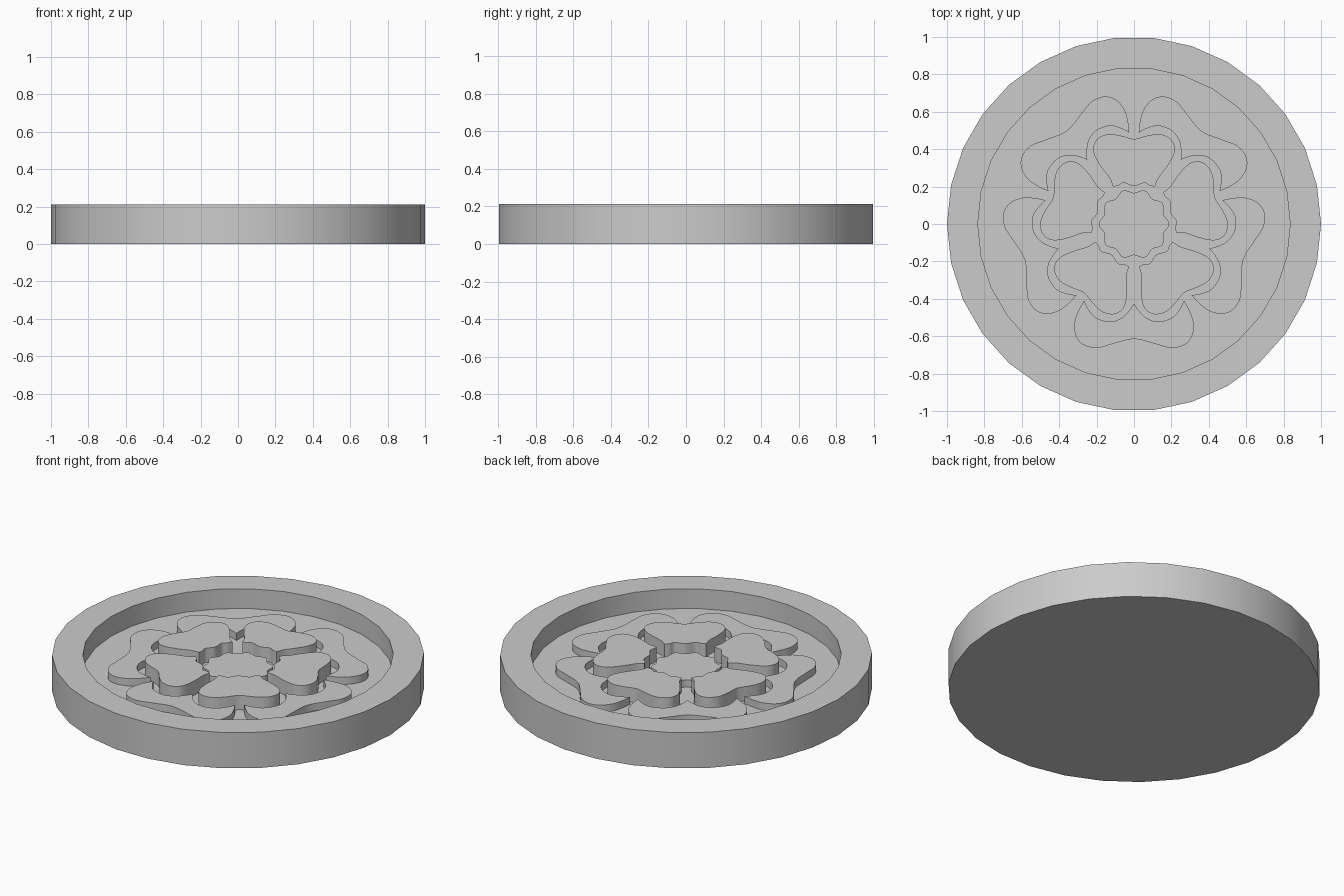
import bpy, bmesh, math
from mathutils import Vector, Matrix

old = bpy.data.objects.get("Cube")
if old:
    bpy.data.objects.remove(old, do_unlink=True)

grey = bpy.data.materials.new("light_grey")
grey.use_nodes = True
grey.diffuse_color = (0.6, 0.6, 0.6, 1)
grey.node_tree.nodes["Principled BSDF"].inputs["Base Color"].default_value = (0.6, 0.6, 0.6, 1)

FLOOR, LOW, HIGH, RIM = 0.095, 0.138, 0.18, 0.212
parts = []


def add_object(name, mesh, angle=0):
    obj = bpy.data.objects.new(name, mesh)
    obj.rotation_euler.z = math.radians(angle)
    bpy.context.collection.objects.link(obj)
    parts.append(obj)
    return obj


def finish(bm, name):
    bmesh.ops.recalc_face_normals(bm, faces=bm.faces)
    mesh = bpy.data.meshes.new(name)
    bm.to_mesh(mesh)
    bm.free()
    mesh.materials.append(grey)
    return mesh


def smooth_chain(points, steps=6):
    """Smooth open curve through the points, leaving out the last one."""
    p = [Vector(q) for q in points]
    p = [2 * p[0] - p[1]] + p + [2 * p[-1] - p[-2]]
    out = []
    for a, b, c, d in zip(p, p[1:], p[2:], p[3:]):
        for i in range(steps):
            t = i / steps
            out.append(0.5 * (2 * b + (c - a) * t + (2 * a - 5 * b + 4 * c - d) * t ** 2
                              + (3 * b - a - 3 * c + d) * t ** 3))
    return out


def flip(points):
    return [(-x, y) for x, y in reversed(points)]


def plate(name, outline, top):
    """Flat plate with the given outline, standing on the tray floor."""
    bm = bmesh.new()
    base = bm.faces.new([bm.verts.new((x, y, FLOOR - 0.005)) for x, y in outline])
    grown = bmesh.ops.extrude_face_region(bm, geom=[base], use_keep_orig=True)["geom"]
    for v in grown:
        if isinstance(v, bmesh.types.BMVert):
            v.co.z = top
    return finish(bm, name)


# Round tray: a profile swept into a 30-sided body with a raised rim
bm = bmesh.new()
profile = [(0, 0), (1, 0), (1, RIM), (0.835, RIM), (0.835, FLOOR), (0, FLOOR)]
verts = [bm.verts.new((r, 0, z)) for r, z in profile]
edges = [bm.edges.new(pair) for pair in zip(verts, verts[1:])]
bmesh.ops.spin(bm, geom=verts + edges, axis=(0, 0, 1), cent=(0, 0, 0),
               angle=math.tau, steps=30, use_merge=True)
bmesh.ops.remove_doubles(bm, verts=bm.verts, dist=0.0001)
bmesh.ops.dissolve_limit(bm, angle_limit=0.01, verts=bm.verts, edges=bm.edges)
add_object("tray", finish(bm, "tray"))

# Heart-shaped inner petals (half outlines, mirrored)
inner_end = [(0, 0.203), (0.055, 0.22), (0.085, 0.205), (0.112, 0.2)]
inner_lobe = [(0.112, 0.2), (0.13, 0.245), (0.172, 0.3), (0.208, 0.36), (0.218, 0.41),
              (0.195, 0.455), (0.14, 0.48), (0.07, 0.472), (0, 0.455)]
outline = (smooth_chain(flip(inner_end)[:-1] + inner_end)
           + smooth_chain(inner_lobe + flip(inner_lobe)[1:]))
inner_mesh = plate("inner_petal", outline, HIGH)

# Outer petals, whose inner edge follows the inner petals at a gap
outer_edge = [(0, 0.425), (0.03, 0.468), (0.071, 0.505), (0.132, 0.522),
              (0.204, 0.501), (0.244, 0.455), (0.267, 0.41)]
outer_lobe = [(0.267, 0.41), (0.295, 0.46), (0.318, 0.525), (0.312, 0.595), (0.272, 0.645),
              (0.2, 0.663), (0.12, 0.643), (0, 0.615)]
outline = (smooth_chain(flip(outer_edge)) + smooth_chain(outer_edge)
           + smooth_chain(outer_lobe + flip(outer_lobe)[1:]))
outer_mesh = plate("outer_petal", outline, LOW)

for i in range(5):
    add_object(f"inner_petal_{i + 1}", inner_mesh, 72 * i)
    add_object(f"outer_petal_{i + 1}", outer_mesh, 72 * i + 36)

# Scalloped flower centre
centre = []
for i in range(100):
    a = math.tau * i / 100
    r = 0.177 - 0.011 * math.cos(10 * a)
    centre.append((r * math.sin(a), r * math.cos(a)))
add_object("flower_centre", plate("flower_centre", centre, LOW))

# Smooth walls with sharp rims
bpy.ops.object.select_all(action='DESELECT')
for obj in parts:
    obj.select_set(True)
bpy.context.view_layer.objects.active = parts[0]
bpy.ops.object.shade_smooth_by_angle(angle=math.radians(35))
